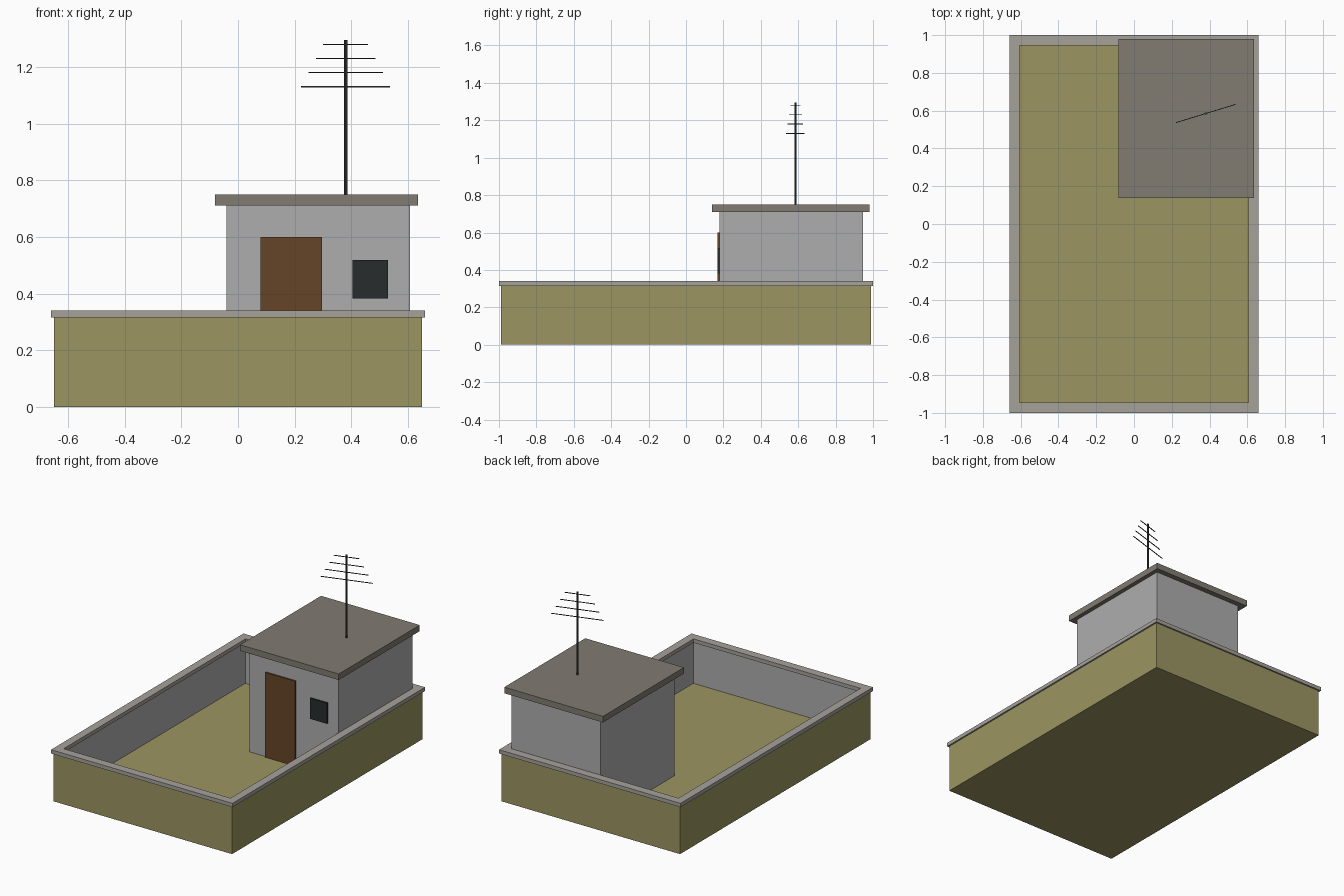
import bpy, bmesh, math

if "Cube" in bpy.data.objects:
    bpy.data.objects.remove(bpy.data.objects["Cube"])


def material(name, rgb):
    m = bpy.data.materials.new(name)
    m.diffuse_color = (*rgb, 1)
    m.use_nodes = True
    m.node_tree.nodes["Principled BSDF"].inputs["Base Color"].default_value = m.diffuse_color
    return m


OCHRE = material("ochre_plaster", (0.33, 0.30, 0.12))
GREY = material("grey_plaster", (0.42, 0.42, 0.42))
STONE = material("coping_stone", (0.38, 0.36, 0.33))
SLAB = material("roof_slab", (0.22, 0.20, 0.17))
BROWN = material("door_wood", (0.13, 0.06, 0.02))
GLASS = material("dark_glass", (0.02, 0.025, 0.025))
METAL = material("dark_metal", (0.05, 0.05, 0.05))


def add_object(name, bm, *mats):
    bmesh.ops.recalc_face_normals(bm, faces=bm.faces)
    mesh = bpy.data.meshes.new(name)
    bm.to_mesh(mesh)
    bm.free()
    for m in mats:
        mesh.materials.append(m)
    ob = bpy.data.objects.new(name, mesh)
    bpy.context.collection.objects.link(ob)
    return ob


def box(name, x, y, z, mat):
    bm = bmesh.new()
    bmesh.ops.create_cube(bm, size=1)
    for v in bm.verts:
        v.co = [r[0] + (c + 0.5) * (r[1] - r[0]) for r, c in zip((x, y, z), v.co)]
    return add_object(name, bm, mat)


def frame(name, outer, inner, z0, z1, mat, inner_mat):
    """Rectangular ring; outer and inner are half sizes."""
    bm = bmesh.new()
    corners = [(-1, -1), (1, -1), (1, 1), (-1, 1)]
    rings = [[bm.verts.new((sx * h[0], sy * h[1], z)) for sx, sy in corners]
             for h, z in ((outer, z0), (outer, z1), (inner, z1), (inner, z0))]
    for k in range(4):
        a, b = rings[k], rings[(k + 1) % 4]
        for i in range(4):
            j = (i + 1) % 4
            f = bm.faces.new((a[i], a[j], b[j], b[i]))
            f.material_index = 1 if k == 2 else 0
    return add_object(name, bm, mat, inner_mat)


# Terrace: floor, parapet walls and coping
box("terrace_floor", (-0.615, 0.615), (-0.955, 0.955), (0, 0.042), OCHRE)
frame("parapet_wall", (0.65, 0.99), (0.615, 0.955), 0, 0.315, OCHRE, GREY)
frame("parapet_coping", (0.66, 1.0), (0.607, 0.945), 0.315, 0.34, STONE, STONE)

# Roof hut with door and window
box("hut_walls", (-0.04, 0.608), (0.178, 0.946), (0.042, 0.71), GREY)
box("hut_roof", (-0.082, 0.636), (0.138, 0.98), (0.71, 0.75), SLAB)
box("door", (0.08, 0.297), (0.168, 0.178), (0.042, 0.60), BROWN)
box("window", (0.405, 0.53), (0.168, 0.178), (0.382, 0.518), GLASS)

# Aerial: mast and four tapering crossbars
bm = bmesh.new()
bmesh.ops.create_cone(bm, cap_ends=True, segments=8, radius1=0.006,
                      radius2=0.006, depth=0.545)
mast = add_object("aerial_mast", bm, METAL)
mast.location = (0.38, 0.585, 1.0225)
for i in range(4):
    half = 0.164 - 0.0273 * i
    bar = box(f"aerial_bar_{i + 1}", (-half, half), (-0.002, 0.002), (-0.002, 0.002), METAL)
    bar.location = (0.38, 0.585, 1.13 + 0.05 * i)
    bar.rotation_euler.z = math.radians(17)
